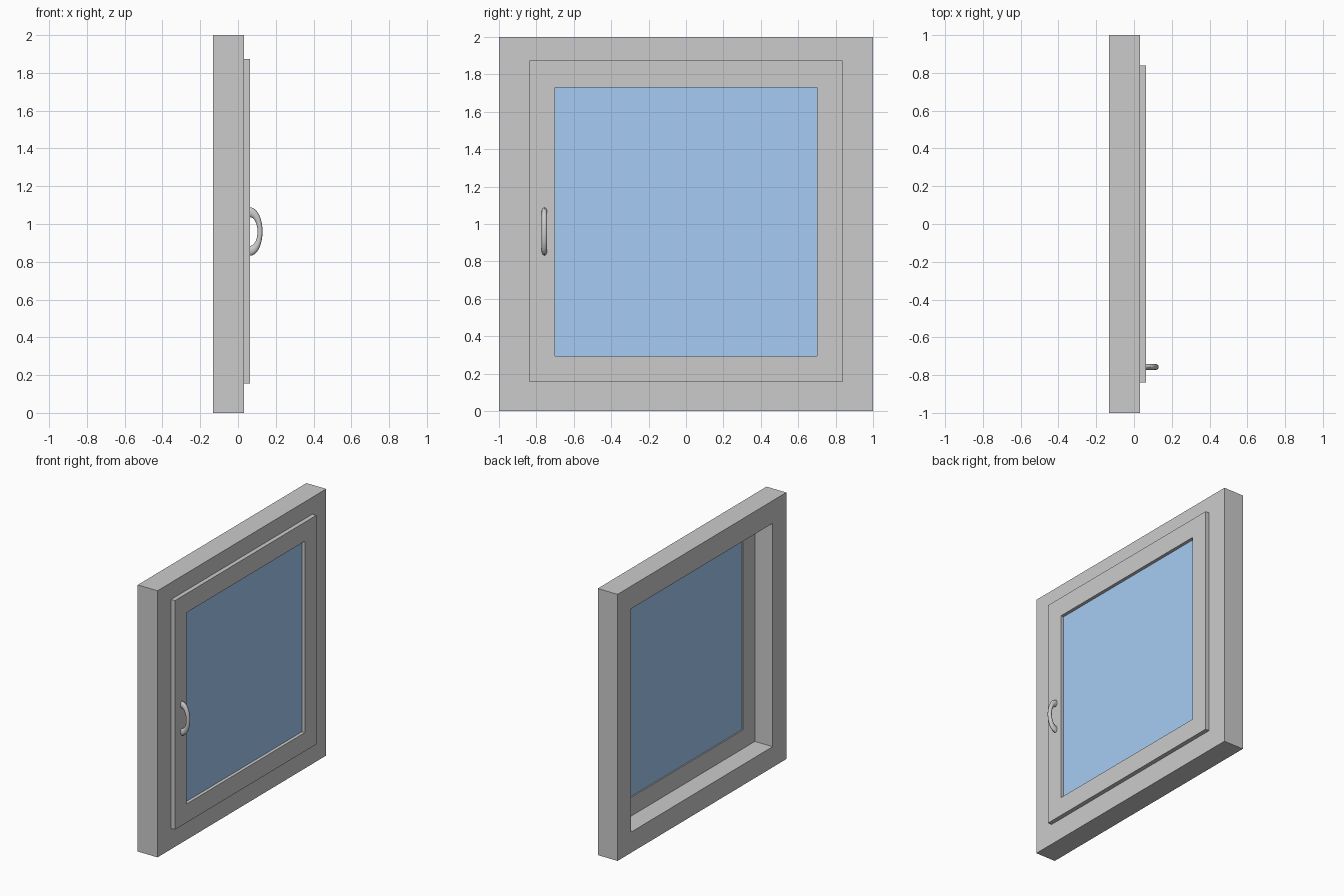
import bpy, bmesh
from mathutils import Matrix

if "Cube" in bpy.data.objects:
    bpy.data.objects.remove(bpy.data.objects["Cube"])


def new_object(name, bm):
    bmesh.ops.recalc_face_normals(bm, faces=bm.faces)
    mesh = bpy.data.meshes.new(name)
    bm.to_mesh(mesh)
    bm.free()
    obj = bpy.data.objects.new(name, mesh)
    bpy.context.collection.objects.link(obj)
    return obj


def rect(bm, x, half_y, z0, z1):
    corners = [(-half_y, z0), (half_y, z0), (half_y, z1), (-half_y, z1)]
    return [bm.verts.new((x, y, z)) for y, z in corners]


def ring(name, x0, x1, outer, inner):
    """Rectangular frame; outer and inner are (half_y, z0, z1)."""
    bm = bmesh.new()
    loops = [rect(bm, x0, *outer), rect(bm, x1, *outer),
             rect(bm, x1, *inner), rect(bm, x0, *inner)]
    for a, b in zip(loops, loops[1:] + loops[:1]):
        for i in range(4):
            j = (i + 1) % 4
            bm.faces.new((a[i], a[j], b[j], b[i]))
    return new_object(name, bm)


def box(name, x0, x1, half_y, z0, z1):
    bm = bmesh.new()
    bmesh.ops.create_cube(bm, size=1)
    size = Matrix.Diagonal((x1 - x0, 2 * half_y, z1 - z0, 1))
    place = Matrix.Translation(((x0 + x1) / 2, 0, (z0 + z1) / 2))
    bm.transform(place @ size)
    return new_object(name, bm)


# Fixed outer frame and the sash that projects from it
ring("outer_frame", -0.132, 0.032, (1.0, 0.0, 2.0), (0.838, 0.155, 1.83))
ring("sash", 0.015, 0.064, (0.838, 0.155, 1.873), (0.70, 0.295, 1.73))

# Glass pane
glass = box("glass_pane", 0.024, 0.04, 0.70, 0.295, 1.73)
mat = bpy.data.materials.new("blue_glass")
mat.diffuse_color = (0.38, 0.6, 0.9, 1)
mat.use_nodes = True
mat.node_tree.nodes["Principled BSDF"].inputs["Base Color"].default_value = mat.diffuse_color
glass.data.materials.append(mat)

# Pull handle: flattened torus, cut where it enters the sash
bpy.ops.mesh.primitive_torus_add(major_radius=0.102, minor_radius=0.026,
                                 major_segments=48, minor_segments=16,
                                 rotation=(1.5707963, 0, 0))
handle = bpy.context.object
handle.name = "pull_handle"
bm = bmesh.new()
bm.from_mesh(handle.data)
bm.transform(Matrix.Translation((0.064, -0.757, 0.96))
             @ Matrix.Diagonal((0.516, 0.58, 1, 1)) @ handle.matrix_basis)
bmesh.ops.bisect_plane(bm, geom=bm.verts[:] + bm.edges[:] + bm.faces[:],
                       plane_co=(0.061, 0, 0), plane_no=(1, 0, 0), clear_inner=True)
bmesh.ops.holes_fill(bm, edges=[e for e in bm.edges if e.is_boundary], sides=0)
bm.to_mesh(handle.data)
bm.free()
handle.matrix_basis = Matrix.Identity(4)
bpy.ops.object.shade_smooth_by_angle()
